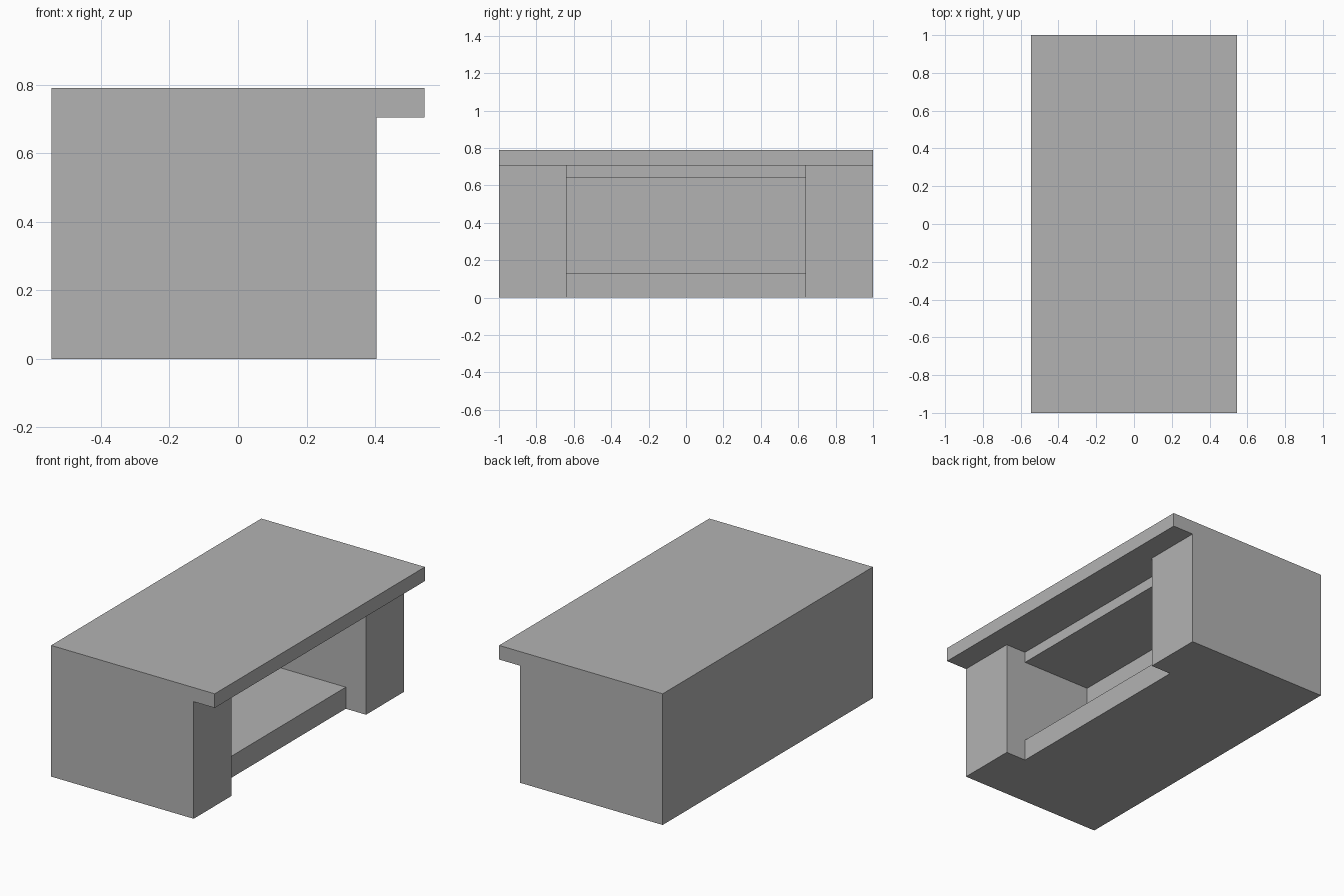
import bpy
import bmesh

cube = bpy.data.objects.get("Cube")
if cube:
    bpy.data.objects.remove(cube, do_unlink=True)

# Main dimensions
BACK, FRONT, LIP = -0.545, 0.405, 0.545
TOP, UNDERSIDE = 0.79, 0.705
RECESS, BACK_WALL = 0.27, -0.19
FLOOR, CEILING = 0.13, 0.64
HALF_LENGTH, HALF_OPENING = 1.0, 0.64

grey = bpy.data.materials.new("plain grey")
grey.use_nodes = True
colour = (0.45, 0.45, 0.45, 1)
grey.diffuse_color = colour
grey.node_tree.nodes["Principled BSDF"].inputs["Base Color"].default_value = colour


def extrude_profile(name, profile, half_length):
    """Extrude an (x, z) outline along y, symmetric about the origin."""
    bm = bmesh.new()
    face = bm.faces.new([bm.verts.new((x, -half_length, z)) for x, z in profile])
    side = bmesh.ops.extrude_face_region(bm, geom=[face])["geom"]
    verts = [v for v in side if isinstance(v, bmesh.types.BMVert)]
    bmesh.ops.translate(bm, verts=verts, vec=(0, 2 * half_length, 0))
    bmesh.ops.recalc_face_normals(bm, faces=bm.faces)
    mesh = bpy.data.meshes.new(name)
    bm.to_mesh(mesh)
    bm.free()
    mesh.materials.append(grey)
    obj = bpy.data.objects.new(name, mesh)
    bpy.context.collection.objects.link(obj)
    return obj


# Counter body with its overhanging top
counter = extrude_profile("counter", [
    (BACK, 0), (FRONT, 0), (FRONT, UNDERSIDE),
    (LIP, UNDERSIDE), (LIP, TOP), (BACK, TOP)], HALF_LENGTH)

# Front recess and the deeper shelf space behind it
cutter = extrude_profile("opening_cutter", [
    (RECESS, -0.1), (FRONT + 0.05, -0.1), (FRONT + 0.05, UNDERSIDE),
    (RECESS, UNDERSIDE), (RECESS, CEILING), (BACK_WALL, CEILING),
    (BACK_WALL, FLOOR), (RECESS, FLOOR)], HALF_OPENING)
cutter.hide_render = True

cut = counter.modifiers.new("opening", "BOOLEAN")
cut.operation = "DIFFERENCE"
cut.solver = "EXACT"
cut.object = cutter

# Bake the cut and merge coplanar faces
bpy.context.view_layer.update()
graph = bpy.context.evaluated_depsgraph_get()
baked = bpy.data.meshes.new_from_object(counter.evaluated_get(graph))
counter.modifiers.clear()
counter.data = baked
bpy.data.objects.remove(cutter, do_unlink=True)

bm = bmesh.new()
bm.from_mesh(baked)
bmesh.ops.remove_doubles(bm, verts=bm.verts, dist=0.0001)
bmesh.ops.dissolve_limit(bm, angle_limit=0.01, verts=bm.verts, edges=bm.edges)
bm.to_mesh(baked)
bm.free()
